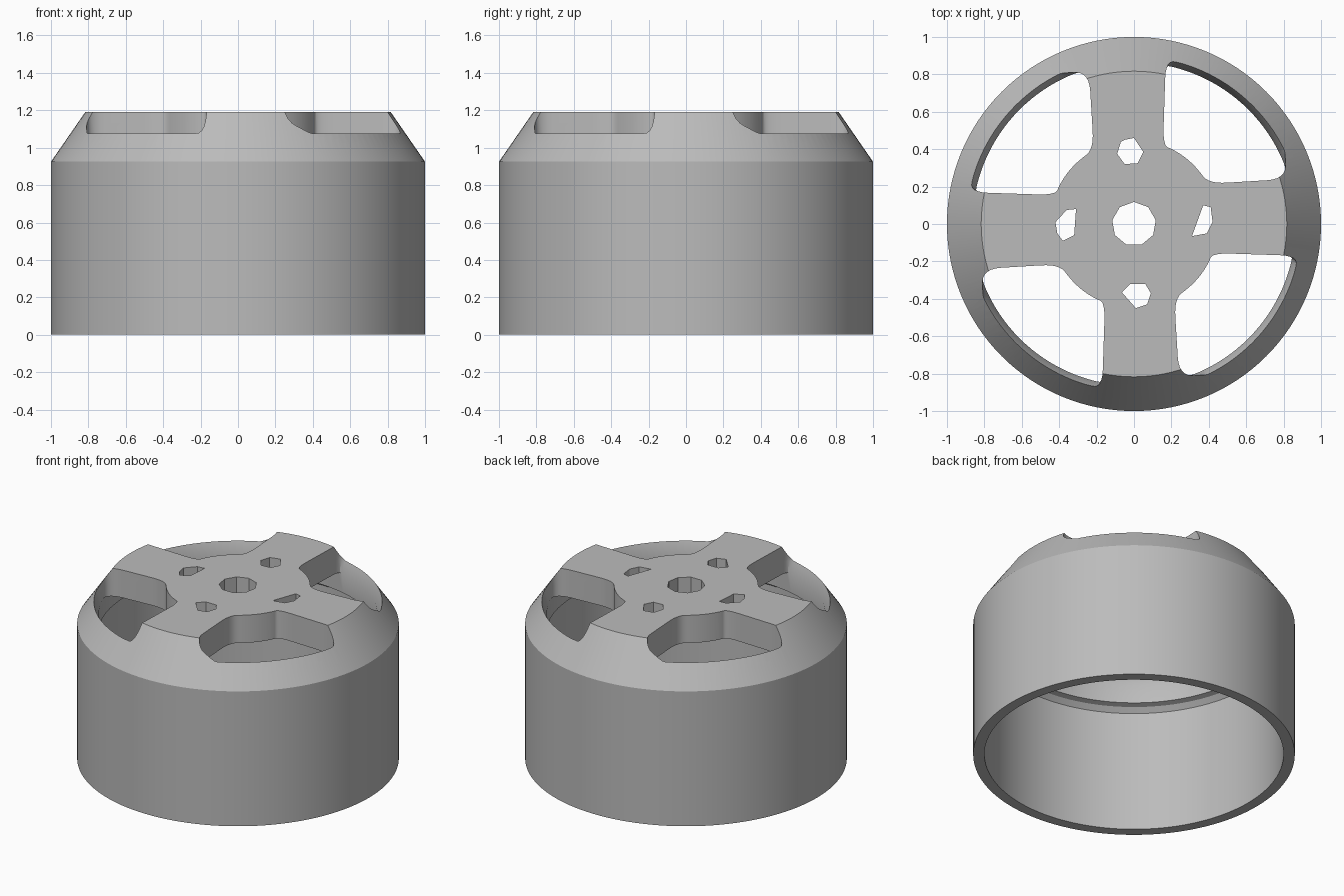
import bpy, bmesh, math
from mathutils import Matrix, Vector

if "Cube" in bpy.data.objects:
    bpy.data.objects.remove(bpy.data.objects["Cube"], do_unlink=True)

metal = bpy.data.materials.new("satin grey metal")
metal.use_nodes = True
metal.diffuse_color = (0.5, 0.5, 0.5, 1)
metal.node_tree.nodes["Principled BSDF"].inputs["Base Color"].default_value = (0.5, 0.5, 0.5, 1)


def finish(bm, name):
    bmesh.ops.recalc_face_normals(bm, faces=bm.faces)
    mesh = bpy.data.meshes.new(name)
    bm.to_mesh(mesh)
    bm.free()
    mesh.materials.append(metal)
    obj = bpy.data.objects.new(name, mesh)
    bpy.context.collection.objects.link(obj)
    return obj


def lathe(name, profile, steps=128):
    bm = bmesh.new()
    verts = [bm.verts.new((r, 0, z)) for r, z in profile]
    edges = [bm.edges.new(pair) for pair in zip(verts, verts[1:])]
    bmesh.ops.spin(bm, geom=verts + edges, axis=(0, 0, 1), cent=(0, 0, 0),
                   angle=math.tau, steps=steps, use_duplicate=False)
    bmesh.ops.remove_doubles(bm, verts=bm.verts, dist=0.0005)
    return finish(bm, name)


def prism(bm, sections):
    """Join matching outlines, each given as (points, height), into a closed solid."""
    rings = [[bm.verts.new((p[0], p[1], z)) for p in pts] for pts, z in sections]
    n = len(rings[0])
    for low, high in zip(rings, rings[1:]):
        for i in range(n):
            j = (i + 1) % n
            bm.faces.new((low[i], low[j], high[j], high[i]))
    bm.faces.new(rings[0][::-1])
    bm.faces.new(rings[-1])


def rounded(points, radius, steps=6):
    """Round every corner of an outline with a short quadratic curve."""
    out = []
    for i, point in enumerate(points):
        p, a, b = Vector(point), Vector(points[i - 1]), Vector(points[(i + 1) % len(points)])
        start = p + (a - p).normalized() * min(radius, (a - p).length * 0.45)
        end = p + (b - p).normalized() * min(radius, (b - p).length * 0.45)
        for k in range(steps + 1):
            t = k / steps
            out.append(start * (1 - t) ** 2 + p * 2 * t * (1 - t) + end * t * t)
    return out


def polar(r, degrees):
    return (r * math.cos(math.radians(degrees)), r * math.sin(math.radians(degrees)))


def clamp(points, limit):
    return [p * min(1, limit / p.length) for p in points]


# Cup: straight skirt, chamfered shoulder, thick flat top, stepped inside
bell = lathe("bell_housing", [
    (0, 1.19), (0.817, 1.19), (1, 0.925), (1, 0), (0.93, 0),
    (0.93, 0.83), (0.90, 0.86), (0.865, 0.87), (0.865, 1.0), (0, 1.0)])

# Four windows between the spokes, with a sloping outer lip
rim = [polar(0.9, a) for a in range(26, 72, 3)]
hub = [polar(0.45, a) for a in (62, 52, 42)]
outline = rounded([(0.81, 0.24)] + rim + [(0.17, 0.88), (0.155, 0.42)] + hub + [(0.40, 0.215)], 0.10)
bm = bmesh.new()
for quarter in range(4):
    turn = Matrix.Rotation(quarter * math.pi / 2, 2)
    sections = [(clamp(outline, r), z) for r, z in ((0.863, 0.9), (0.863, 0.99), (0.898, 1.08), (0.898, 1.3))]
    prism(bm, [([turn @ p for p in pts], z) for pts, z in sections])
windows = finish(bm, "window_cutter")

# Shaft hole and four rough faceted screw holes
holes = [
    [polar(0.118, a) for a in range(10, 370, 40)],
    [(-0.05, 0.45), (0, 0.46), (0.05, 0.385), (0.02, 0.325), (-0.05, 0.32), (-0.09, 0.375), (-0.07, 0.44)],
    [(-0.31, 0.08), (-0.36, 0.075), (-0.42, 0.01), (-0.41, -0.05), (-0.38, -0.09), (-0.32, -0.06)],
    [(0.37, 0.10), (0.41, 0.09), (0.42, 0.01), (0.39, -0.05), (0.31, -0.065)],
    [(-0.02, -0.32), (0.06, -0.32), (0.09, -0.37), (0.07, -0.43), (0.01, -0.45), (-0.065, -0.365)]]
bm = bmesh.new()
for points in holes:
    prism(bm, [(points, 0.9), (points, 1.3)])
drills = finish(bm, "hole_cutter")

for cutter in (windows, drills):
    cut = bell.modifiers.new(cutter.name, "BOOLEAN")
    cut.operation = "DIFFERENCE"
    cut.solver = "EXACT"
    cut.object = cutter
    cutter.hide_render = True

# Apply the cuts and drop the cutters
bpy.context.view_layer.objects.active = bell
bell.select_set(True)
for modifier in list(bell.modifiers):
    bpy.ops.object.modifier_apply(modifier=modifier.name)
for cutter in (windows, drills):
    bpy.data.objects.remove(cutter, do_unlink=True)
bpy.ops.object.shade_smooth_by_angle(angle=math.radians(25))
